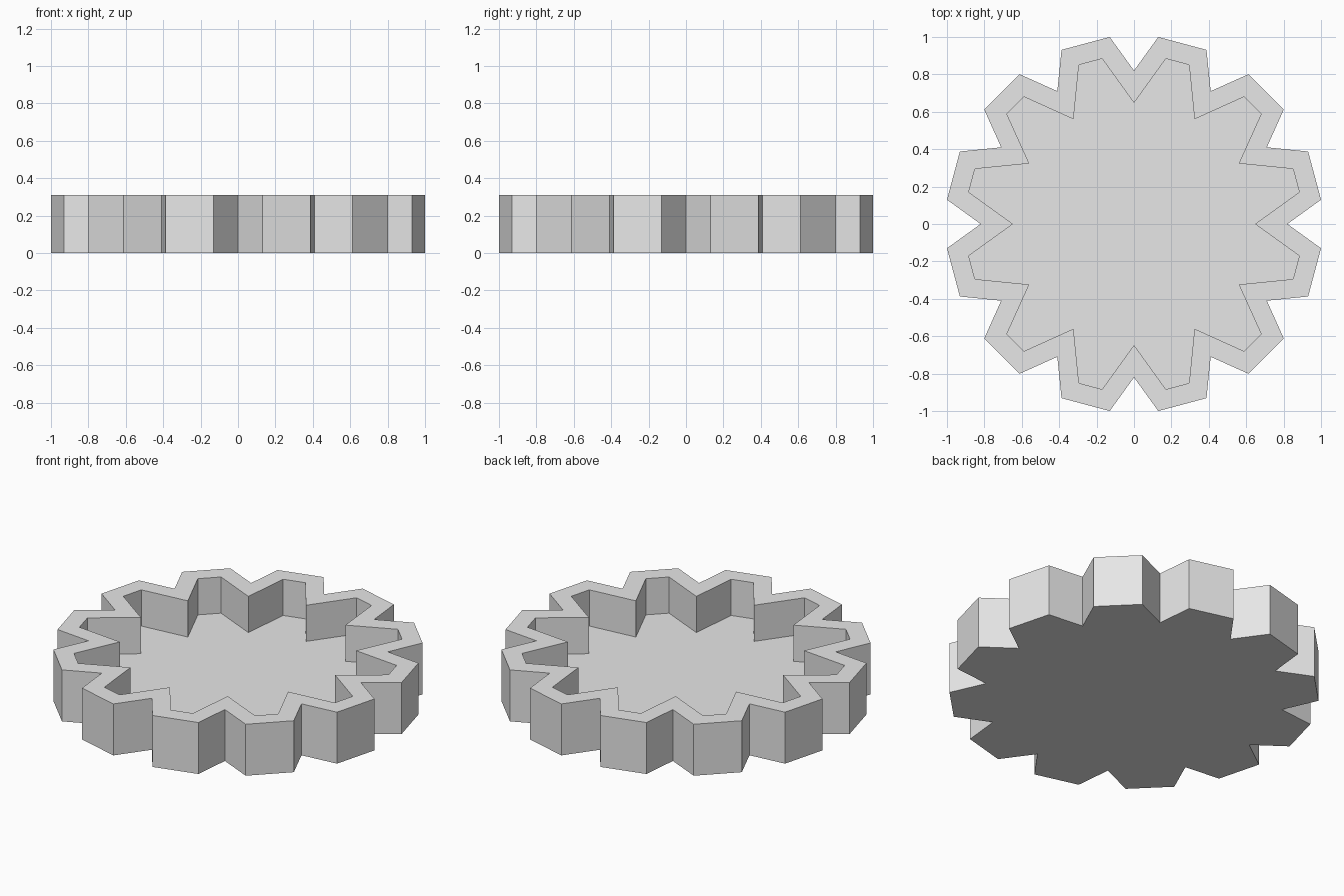
import bpy, bmesh, math

cube = bpy.data.objects.get("Cube")
if cube:
    bpy.data.objects.remove(cube, do_unlink=True)

TEETH = 12
HEIGHT = 0.31
FLOOR = 0.092

grey = bpy.data.materials.new("light_grey")
grey.use_nodes = True
COLOUR = (0.8, 0.8, 0.8, 1.0)
grey.diffuse_color = COLOUR
grey.node_tree.nodes["Principled BSDF"].inputs["Base Color"].default_value = COLOUR


def gear_ring(bm, tip_r, notch_r, half_deg, z):
    """Ring of vertices: a V notch then two tip corners for each tooth."""
    step = 360 / TEETH
    ring = []
    for i in range(TEETH):
        mid = (i + 0.5) * step
        for r, deg in ((notch_r, i * step), (tip_r, mid - half_deg), (tip_r, mid + half_deg)):
            a = math.radians(deg)
            ring.append(bm.verts.new((r * math.cos(a), r * math.sin(a), z)))
    return ring


def bridge(bm, lower, upper):
    n = len(lower)
    for i in range(n):
        j = (i + 1) % n
        bm.faces.new((lower[i], lower[j], upper[j], upper[i]))


OUTER = (1.0084, 0.82, 7.6)   # tip radius, notch radius, half tip angle
INNER = (0.90, 0.647, 4.1)

bm = bmesh.new()
rings = [
    gear_ring(bm, *OUTER, 0.0),
    gear_ring(bm, *OUTER, HEIGHT),
    gear_ring(bm, *INNER, HEIGHT),
    gear_ring(bm, *INNER, FLOOR),
]
# outer wall, rim and recess wall
for lower, upper in zip(rings, rings[1:]):
    bridge(bm, lower, upper)
# underside and recess floor
bm.faces.new(list(reversed(rings[0])))
bm.faces.new(rings[3])
bmesh.ops.recalc_face_normals(bm, faces=bm.faces)

mesh = bpy.data.meshes.new("toothed_tray")
bm.to_mesh(mesh)
bm.free()
mesh.materials.append(grey)
tray = bpy.data.objects.new("toothed_tray", mesh)
bpy.context.collection.objects.link(tray)
